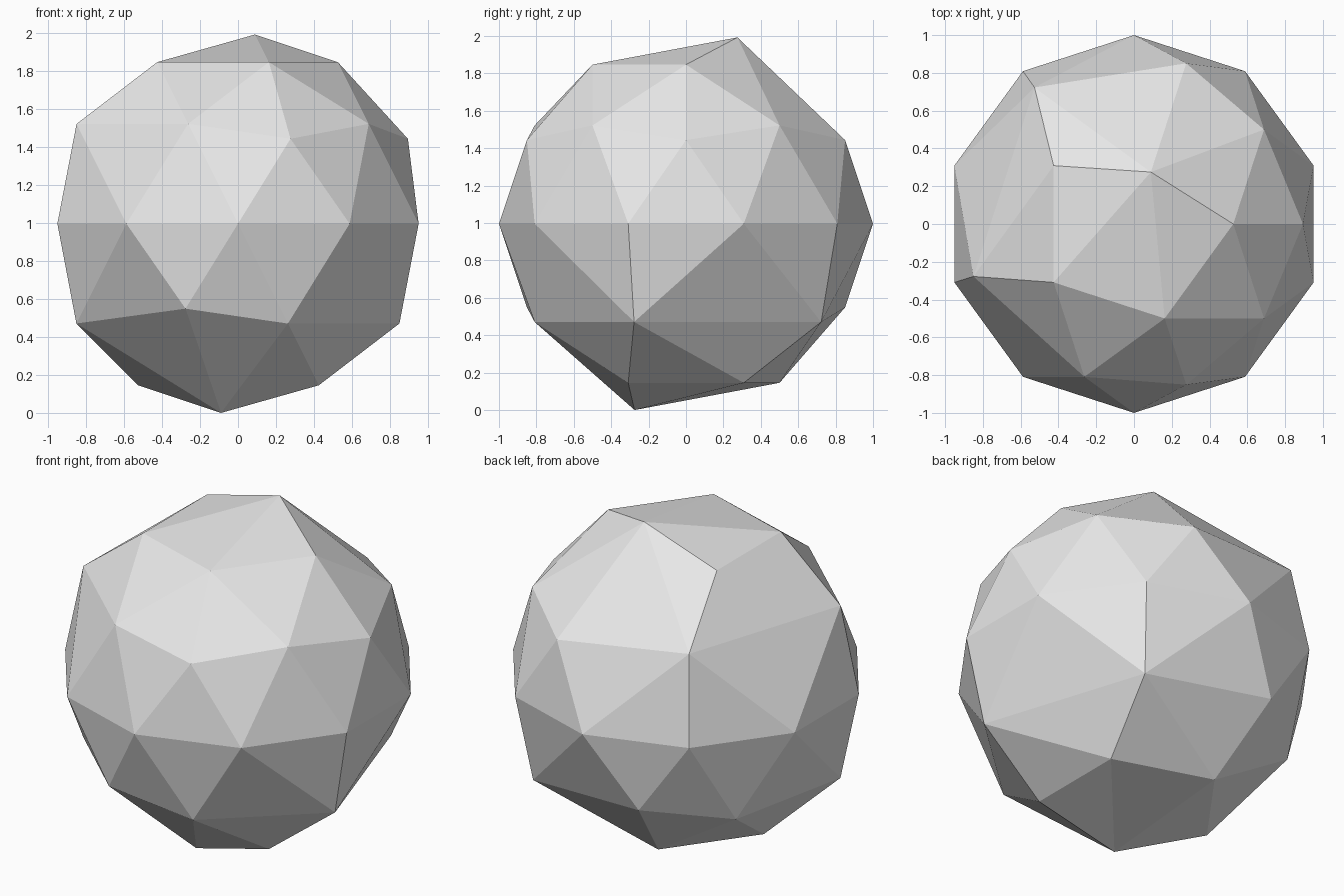
import bpy
import bmesh
from math import cos, sin, radians
from mathutils import Vector

cube = bpy.data.objects.get("Cube")
if cube:
    bpy.data.objects.remove(cube, do_unlink=True)


def corner(side, degrees):
    """One of the ten icosahedron corners around the waist, side +1 upper, -1 lower."""
    r = 2 / 5 ** 0.5
    a = radians(degrees)
    return Vector((r * cos(a), r * sin(a), side * r / 2))


def nearest(bm, point):
    return min(bm.verts, key=lambda v: (v.co - point).length)


# Faceted ball
bm = bmesh.new()
bmesh.ops.create_icosphere(bm, subdivisions=2, radius=1)

# Corners slid toward a neighbouring corner, simplifying the facets there
top, bottom = Vector((0, 0, 1)), Vector((0, 0, -1))
slides = [
    (top, corner(1, 72)),
    (corner(1, 144), corner(1, 72)),
    (corner(1, 216), corner(1, 144)),
    (corner(-1, 324), corner(-1, 36)),
    (corner(-1, 36), corner(-1, 108)),
    (corner(-1, 180), corner(-1, 252)),
    (bottom, corner(-1, 252)),
]
merges = []
for start, end in slides:
    middle = (start + end).normalized()
    sideways = middle - start * middle.dot(start)
    merges.append((nearest(bm, start), nearest(bm, middle),
                   start * 0.996 + sideways * 0.55))
for a, b, place in merges:
    bmesh.ops.pointmerge(bm, verts=[a, b], merge_co=place)

# Stand on the floor
bmesh.ops.translate(bm, verts=bm.verts, vec=(0, 0, 0.996))
bmesh.ops.recalc_face_normals(bm, faces=bm.faces)
mesh = bpy.data.meshes.new("faceted_ball")
bm.to_mesh(mesh)
bm.free()
ball = bpy.data.objects.new("faceted_ball", mesh)
bpy.context.collection.objects.link(ball)

# Plain grey
grey = bpy.data.materials.new("light_grey")
grey.use_nodes = True
colour = (0.8, 0.8, 0.8, 1)
grey.diffuse_color = colour
grey.node_tree.nodes["Principled BSDF"].inputs["Base Color"].default_value = colour
mesh.materials.append(grey)
